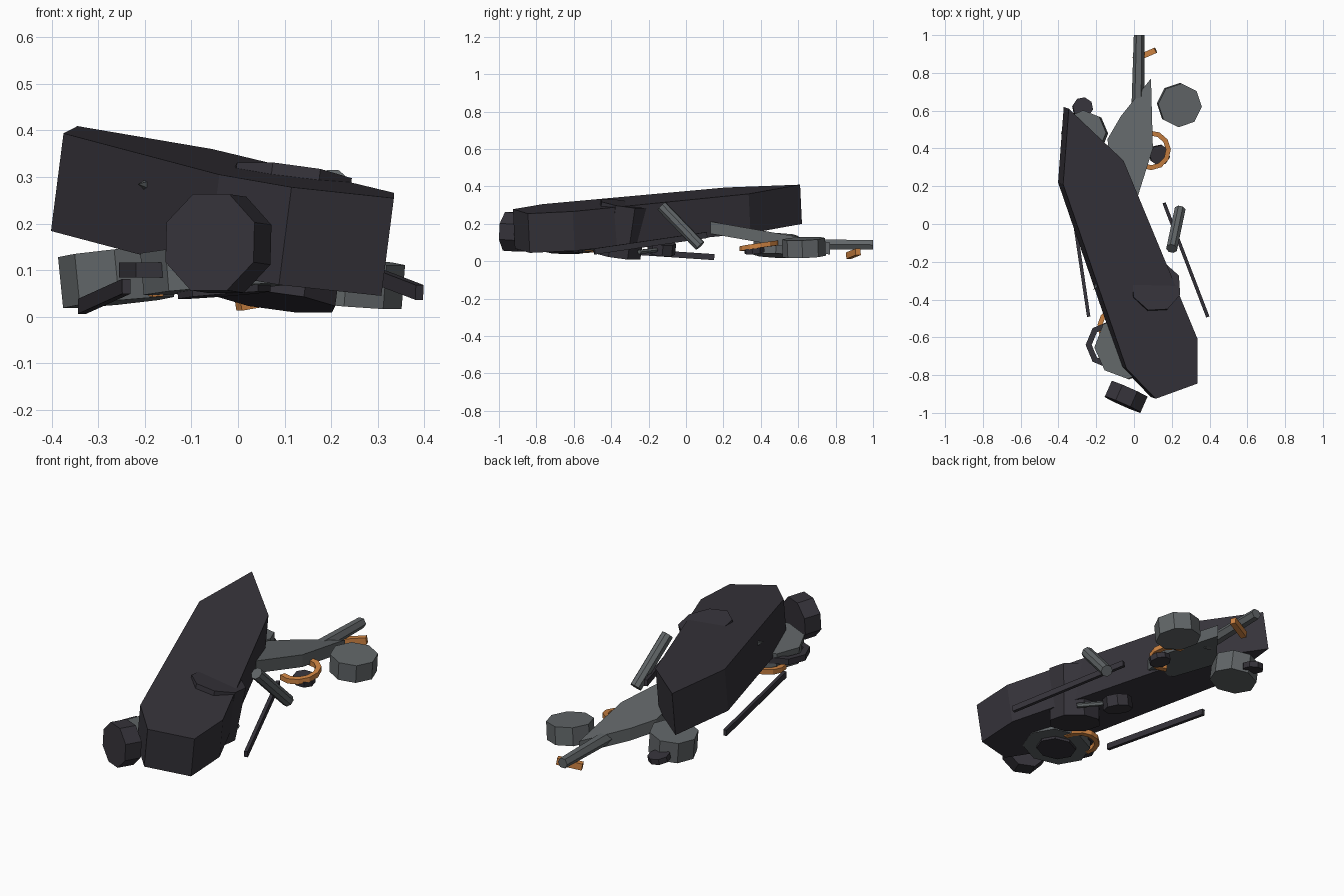
import bpy, bmesh
from math import sin, cos, radians
from mathutils import Vector, Matrix

cube = bpy.data.objects.get("Cube")
if cube:
    bpy.data.objects.remove(cube, do_unlink=True)


def material(name, rgb):
    m = bpy.data.materials.new(name)
    m.use_nodes = True
    m.diffuse_color = (*rgb, 1)
    m.node_tree.nodes["Principled BSDF"].inputs["Base Color"].default_value = (*rgb, 1)
    return m


DARK = material("dark charcoal", (0.036, 0.033, 0.042))
GRAY = material("steel gray", (0.12, 0.132, 0.138))
ORANGE = material("rust orange", (0.62, 0.23, 0.055))


def finish(name, bm, mat):
    bmesh.ops.recalc_face_normals(bm, faces=bm.faces)
    me = bpy.data.meshes.new(name)
    bm.to_mesh(me)
    bm.free()
    me.materials.append(mat)
    ob = bpy.data.objects.new(name, me)
    bpy.context.collection.objects.link(ob)
    return ob


def slab(name, mat, outline, height, offset):
    """Flat plate: outline on a sloped plane, extruded along offset."""
    bm = bmesh.new()
    face = bm.faces.new([bm.verts.new((x, y, height(x, y))) for x, y in outline])
    new = bmesh.ops.extrude_face_region(bm, geom=[face])["geom"]
    bmesh.ops.translate(bm, vec=offset, verts=[v for v in new if isinstance(v, bmesh.types.BMVert)])
    return finish(name, bm, mat)


def drum(name, mat, centre, axis, radius, depth, sides=8, top=None):
    """Faceted cylinder around any axis."""
    bm = bmesh.new()
    turn = Vector(axis).to_track_quat('Z', 'Y').to_matrix().to_4x4()
    bmesh.ops.create_cone(bm, cap_ends=True, segments=sides, radius1=radius,
                          radius2=radius if top is None else top, depth=depth,
                          matrix=Matrix.Translation(centre) @ turn
                          @ Matrix.Rotation(radians(180 / sides), 4, 'Z'))
    return finish(name, bm, mat)


def rod(name, mat, a, b, radius, sides=6, top=None):
    a, b = Vector(a), Vector(b)
    return drum(name, mat, (a + b) / 2, b - a, radius, (b - a).length, sides, top)


def bar(name, mat, a, b, width, thick):
    """Rectangular bar between two points."""
    a, b = Vector(a), Vector(b)
    d = b - a
    side = d.cross(Vector((0, 0, 1))).normalized()
    up = side.cross(d).normalized()
    basis = Matrix((side, d.normalized(), up)).transposed().to_4x4()
    bm = bmesh.new()
    bmesh.ops.create_cube(bm, size=1, matrix=Matrix.Translation((a + b) / 2) @ basis
                          @ Matrix.Diagonal((width, d.length, thick, 1)))
    return finish(name, bm, mat)


def arc(name, mat, centre, radius, start, end, tube, tilt=(0, 0), steps=7):
    """Broken ring made of straight square segments."""
    bm = bmesh.new()
    loops = []
    for i in range(steps + 1):
        t = radians(start + (end - start) * i / steps)
        loop = []
        for dr, dz in ((-1, -1), (1, -1), (1, 1), (-1, 1)):
            r = radius + dr * tube
            x, y = r * cos(t), r * sin(t)
            loop.append(bm.verts.new(Vector(centre) + Vector((x, y, tilt[0] * x + tilt[1] * y + dz * tube))))
        loops.append(loop)
    for p, q in zip(loops, loops[1:]):
        for k in range(4):
            bm.faces.new((p[k], p[k - 1], q[k - 1], q[k]))
    bm.faces.new(loops[0])
    bm.faces.new(loops[-1])
    return finish(name, bm, mat)


# Large tilted hull and the drum running through it
slab("hull", DARK,
     [(-0.345, 0.61), (-0.375, 0.21), (-0.04, -0.765), (0.115, -0.925),
      (0.335, -0.845), (0.335, -0.605), (-0.055, 0.335)],
     lambda x, y: 0.337 - 0.125 * x + 0.048 * y, (-0.027, 0.01, -0.21))
drum("hull_drum", DARK, (0.1, -0.35, 0.17), (0.13, 0.146, 1), 0.135, 0.28)
drum("lower_hub", DARK, (0.0, -0.13, 0.07), (0.2, 0.1, 1), 0.075, 0.06)
rod("lower_pin", GRAY, (0.07, -0.16, 0.06), (0.17, -0.25, 0.05), 0.013)
rod("side_spike", GRAY, (-0.17, -0.28, 0.28), (-0.215, -0.35, 0.285), 0.03, 4, 0)

# Broken tail: tapered plate, rod and handle
slab("tail_plate", GRAY,
     [(0.09, 0.77), (-0.07, 0.57), (-0.14, 0.45), (-0.12, 0.17), (0.015, 0.13), (0.1, 0.4)],
     lambda x, y: 0.235 - 0.175 * y, (0, 0, -0.065))
rod("tail_rod", GRAY, (0.02, 0.6, 0.09), (0.027, 1.0, 0.088), 0.034, 6, 0.028)
bar("tail_handle", ORANGE, (0.0, 0.87, 0.03), (0.115, 0.92, 0.05), 0.03, 0.035)

# Loose wheels
drum("front_wheel", DARK, (-0.042, -0.915, 0.157), (-0.4, -0.9, 0.06), 0.112, 0.09)
drum("back_left_wheel", GRAY, (0.24, 0.63, 0.073), (0.08, -0.04, 1), 0.116, 0.095)
drum("back_right_wheel", GRAY, (-0.262, 0.48, 0.085), (-0.1, 0.04, 1), 0.12, 0.11)
drum("front_right_wheel", GRAY, (-0.035, -0.65, 0.105), (-0.08, 0.03, 1), 0.172, 0.09)
drum("front_right_hub", DARK, (-0.03, -0.65, 0.056), (-0.08, 0.03, 1), 0.1, 0.02)

# Small dark caps
drum("back_left_cap", DARK, (0.135, 0.365, 0.06), (0.15, -0.1, 1), 0.055, 0.03)
drum("back_right_cap", DARK, (-0.272, 0.615, 0.055), (0.1, 0.15, 1), 0.055, 0.03)

# Broken rings
arc("back_ring", ORANGE, (0.09, 0.39, 0.082), 0.092, -120, 95, 0.013, (0.02, 0.15))
arc("front_ring", ORANGE, (-0.09, -0.54, 0.062), 0.09, 0, 205, 0.013, (0.05, 0.05))
arc("front_dark_ring", DARK, (-0.13, -0.64, 0.1), 0.11, 90, 270, 0.016, steps=4)

# Long thin blades and the leaning strut
bar("left_blade", DARK, (0.39, -0.49, 0.052), (0.16, 0.11, 0.14), 0.018, 0.032)
bar("right_blade", DARK, (-0.24, -0.49, 0.065), (-0.335, 0.15, 0.022), 0.018, 0.032)
rod("leaning_strut", GRAY, (0.2, -0.13, 0.295), (0.243, 0.075, 0.082), 0.031, 8)
